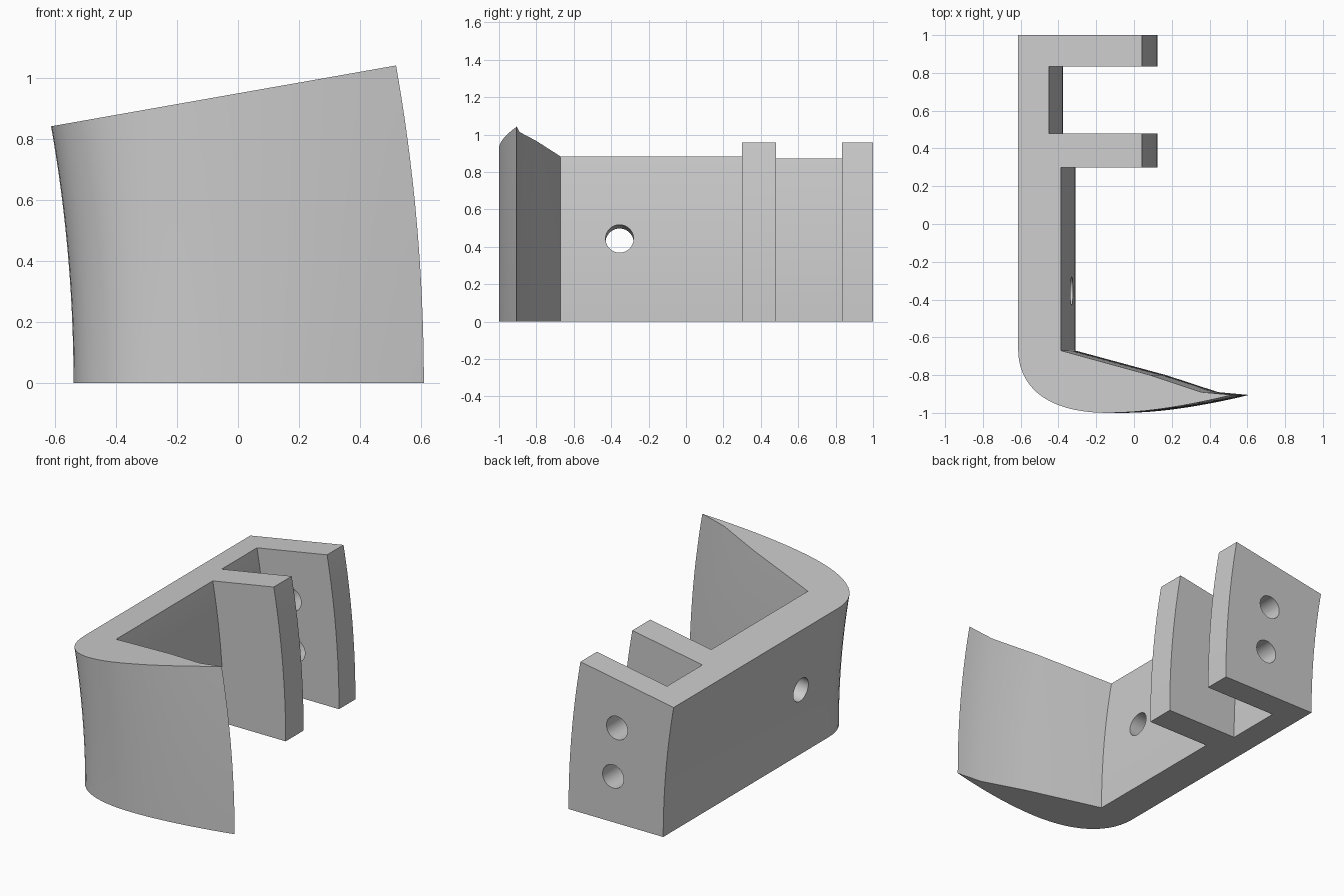
import bpy, bmesh
from math import radians, sin, cos
from mathutils import Vector, Matrix

if "Cube" in bpy.data.objects:
    bpy.data.objects.remove(bpy.data.objects["Cube"])

PIVOT_X = -5.39      # axis (along y) around which the profile is swept
SWEEP = 10.0         # degrees
STEPS = 20


def bezier(p0, p1, p2, p3, n):
    pts = []
    for i in range(1, n + 1):
        t = i / n
        s = 1 - t
        pts.append(tuple(s**3*a + 3*s*s*t*b + 3*s*t*t*c + t**3*d
                         for a, b, c, d in zip(p0, p1, p2, p3)))
    return pts


def swept(r, deg, y):
    a = radians(deg)
    return Vector((PIVOT_X + r * cos(a), y, r * sin(a)))


def finish(bm, name):
    bmesh.ops.recalc_face_normals(bm, faces=bm.faces)
    me = bpy.data.meshes.new(name)
    bm.to_mesh(me)
    bm.free()
    ob = bpy.data.objects.new(name, me)
    bpy.context.collection.objects.link(ob)
    return ob


# Plan outline: back wall, two prongs, tapering curved claw
corner, belly, tip = (-0.54, -0.66), (-0.06, -1.0), (0.61, -0.905)
outline = [(-0.54, 1.0), corner]
outline += bezier(corner, (-0.54, -0.88), (-0.36, -1.0), belly, 14)
outline += bezier(belly, (0.16, -1.0), (0.40, -0.955), tip, 10)
outline += [(0.445, -0.89), (0.17, -0.80), (-0.31, -0.67),
            (-0.31, 0.30), (0.125, 0.30), (0.125, 0.48), (-0.375, 0.48),
            (-0.375, 0.835), (0.125, 0.835), (0.125, 1.0)]

# Sweep the outline upward through the arc
bm = bmesh.new()
rings = [[bm.verts.new(swept(x - PIVOT_X, SWEEP * k / STEPS, y)) for x, y in outline]
         for k in range(STEPS + 1)]
n = len(outline)
for lo, hi in zip(rings, rings[1:]):
    for i in range(n):
        j = (i + 1) % n
        bm.faces.new((lo[i], lo[j], hi[j], hi[i]))
bm.faces.new(rings[0])
bm.faces.new(rings[-1])
bracket = finish(bm, "curved_bracket")


# Drill holes: one through the wall, two through the rear prong
def drill(name, centre, direction, length, radius):
    bm = bmesh.new()
    rot = Vector((0, 0, 1)).rotation_difference(direction).to_matrix().to_4x4()
    bmesh.ops.create_cone(bm, cap_ends=True, segments=40, radius1=radius, radius2=radius,
                          depth=length, matrix=Matrix.Translation(centre) @ rot)
    cutter = finish(bm, name)
    mod = bracket.modifiers.new(name, 'BOOLEAN')
    mod.operation, mod.solver, mod.object = 'DIFFERENCE', 'EXACT', cutter
    return cutter


a = radians(5)
cutters = [drill("wall_hole", swept(4.965, 5, -0.355), Vector((cos(a), 0, sin(a))), 0.6, 0.075)]
for i, deg in enumerate((3.2, 6.67)):
    cutters.append(drill(f"prong_hole_{i}", swept(5.21, deg, 0.92), Vector((0, 1, 0)), 0.4, 0.074))

# Bake the cuts and remove the cutters
bpy.context.view_layer.objects.active = bracket
bracket.select_set(True)
for mod in list(bracket.modifiers):
    bpy.ops.object.modifier_apply(modifier=mod.name)
for c in cutters:
    bpy.data.objects.remove(c)
bpy.ops.object.select_all(action='DESELECT')
bracket.select_set(True)
bpy.ops.object.shade_smooth_by_angle(angle=radians(15))
